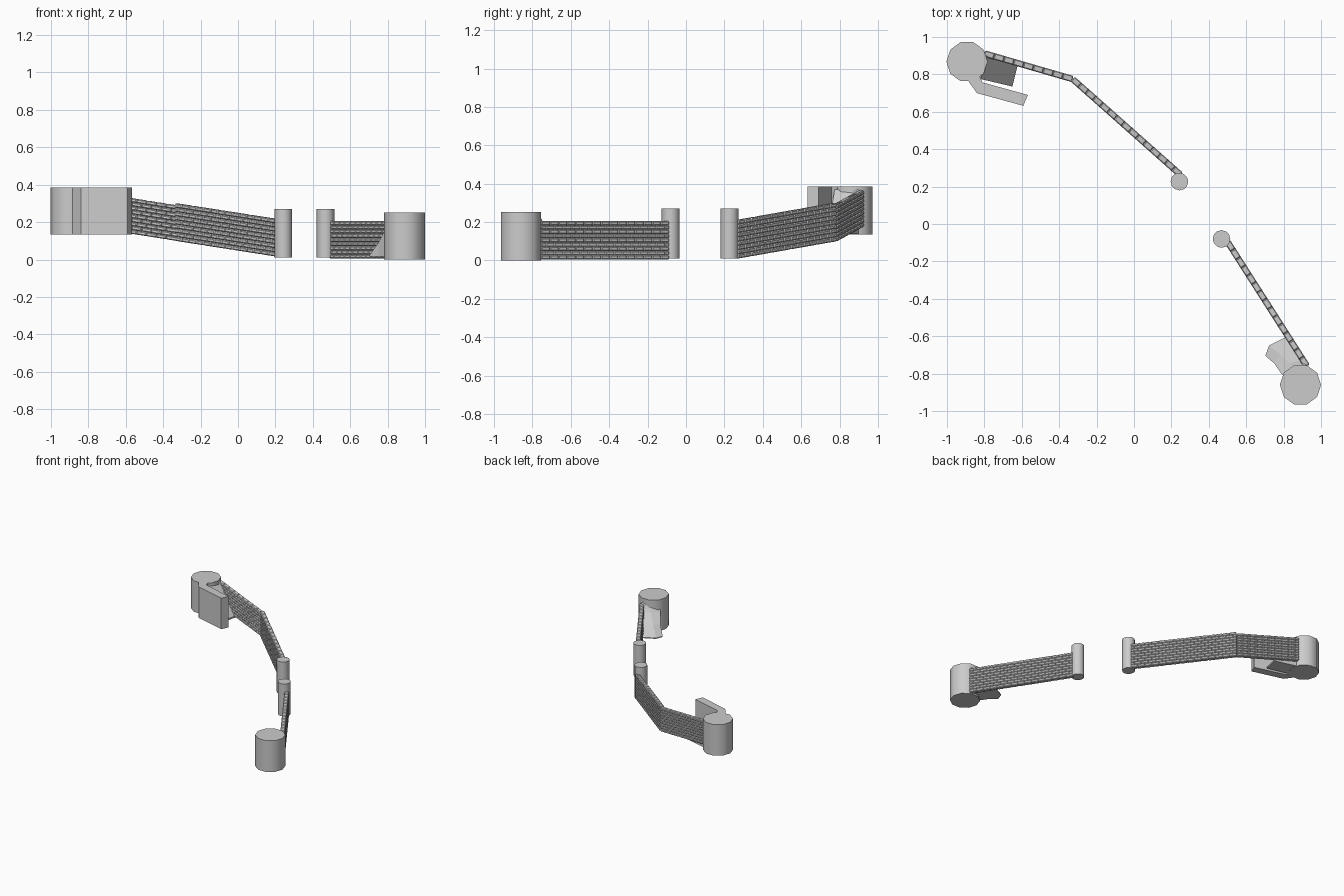
import bpy, bmesh, math
from mathutils import Vector, Matrix

if "Cube" in bpy.data.objects:
    bpy.data.objects.remove(bpy.data.objects["Cube"])


def finish(bm, name, smooth=False):
    bmesh.ops.recalc_face_normals(bm, faces=bm.faces[:])
    me = bpy.data.meshes.new(name)
    bm.to_mesh(me)
    bm.free()
    ob = bpy.data.objects.new(name, me)
    bpy.context.collection.objects.link(ob)
    if smooth:
        for p in me.polygons:
            p.use_smooth = abs(p.normal.z) < 0.5
        me.set_sharp_from_angle(angle=math.radians(45))
    return ob


def tower(name, x, y, r, z0, z1, sides):
    bm = bmesh.new()
    m = Matrix.Translation((x, y, (z0 + z1) / 2)) @ Matrix.Rotation(math.pi / 2, 4, 'Z')
    bmesh.ops.create_cone(bm, cap_ends=True, segments=sides, radius1=r, radius2=r,
                          depth=z1 - z0, matrix=m)
    return finish(bm, name, True)


def stone_wall(name, a, b, rows=9, height=0.2, depth=0.034, length=0.053):
    # running-bond courses of bevelled stones, sheared to follow the slope
    a, b = Vector(a), Vector(b)
    run = b - a
    flat = Vector((run.x, run.y, 0))
    n = round(flat.length / length)
    side = Vector((-run.y, run.x, 0)).normalized() * depth
    h = height / rows
    bm = bmesh.new()
    for r in range(rows):
        start = 0 if r % 2 == 0 else -0.5
        k = start
        while k < n:
            t0, t1 = max(k, 0), min(k + 1, n)
            vec = run / n * (t1 - t0)
            c = a + run / n * (t0 + t1) / 2 + Vector((0, 0, h * (r + 0.5)))
            m = Matrix((vec, side, Vector((0, 0, h)))).transposed().to_4x4()
            bmesh.ops.create_cube(bm, size=1, matrix=Matrix.Translation(c) @ m)
            k += 1
    bmesh.ops.bevel(bm, geom=bm.edges[:], offset=0.005, segments=1,
                    affect='EDGES', clamp_overlap=True)
    return finish(bm, name)


def prism(name, outline, z0, z1):
    bm = bmesh.new()
    f = bm.faces.new([bm.verts.new((x, y, z0)) for x, y in outline])
    ext = bmesh.ops.extrude_face_region(bm, geom=[f], use_keep_orig=True)
    for v in ext['geom']:
        if isinstance(v, bmesh.types.BMVert):
            v.co.z = z1
    return finish(bm, name)


def ramp(name, sections, base):
    # each section is (top height, points across the ramp)
    bm = bmesh.new()
    rings = []
    for z, pts in sections:
        ring = [bm.verts.new((x, y, z)) for x, y in pts]
        ring += [bm.verts.new((x, y, base)) for x, y in reversed(pts)]
        rings.append(ring)
    for p, q in zip(rings, rings[1:]):
        for i in range(len(p)):
            j = (i + 1) % len(p)
            bm.faces.new((p[i], p[j], q[j], q[i]))
    bm.faces.new(rings[0])
    bm.faces.new(rings[-1])
    return finish(bm, name)


# round towers at the far ends and slim gate posts by the gap
tower("upper_tower", -0.893, 0.868, 0.11, 0.135, 0.385, 10)
tower("lower_tower", 0.89, -0.86, 0.11, 0.0, 0.252, 10)
tower("left_gate_post", 0.243, 0.227, 0.047, 0.01, 0.27, 12)
tower("right_gate_post", 0.468, -0.08, 0.047, 0.01, 0.27, 12)

# stone walls
stone_wall("upper_wall_outer", (-0.80, 0.912, 0.175), (-0.328, 0.775, 0.1), height=0.19)
stone_wall("upper_wall_inner", (-0.328, 0.775, 0.1), (0.25, 0.262, 0.01))
stone_wall("lower_wall", (0.50, -0.095, 0.005), (0.925, -0.76, 0.005))

# short solid wall reaching out from the upper tower
prism("side_wall", [(-0.89, 0.77), (-0.84, 0.70), (-0.592, 0.632), (-0.567, 0.69),
                    (-0.81, 0.757), (-0.83, 0.80)], 0.135, 0.385)

# ramps climbing to the tower tops
ramp("upper_ramp", [
    (0.15, [(-0.65, 0.735), (-0.62, 0.855)]),
    (0.37, [(-0.82, 0.775), (-0.79, 0.90)]),
    (0.38, [(-0.86, 0.82), (-0.84, 0.90)])], 0.137)
ramp("lower_ramp", [
    (0.022, [(0.702, -0.705), (0.722, -0.65), (0.82, -0.60)]),
    (0.09, [(0.75, -0.745), (0.78, -0.695), (0.86, -0.66)]),
    (0.16, [(0.787, -0.80), (0.83, -0.745), (0.90, -0.725)]),
    (0.25, [(0.84, -0.84), (0.88, -0.79), (0.93, -0.77)])], 0.015)
